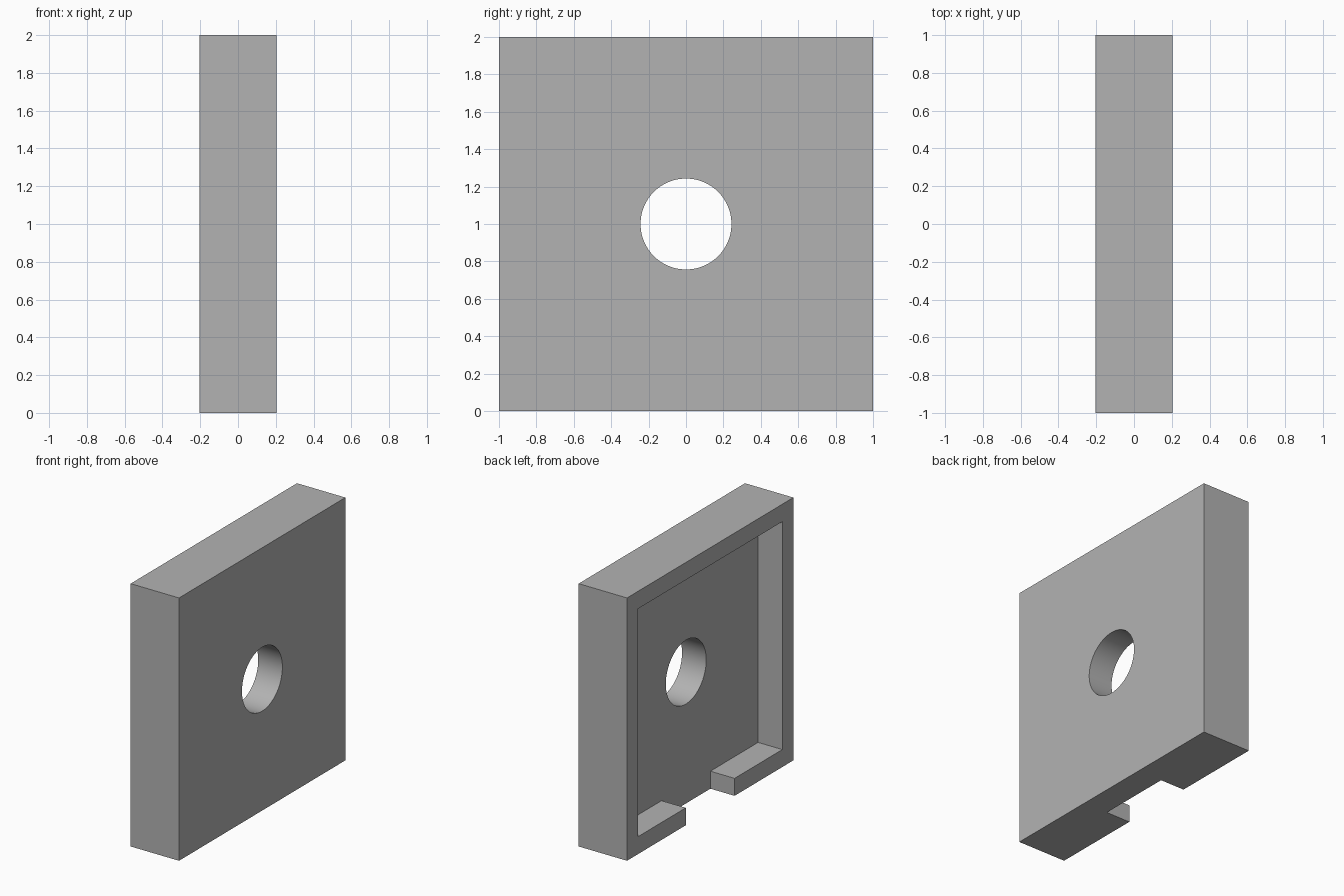
import bpy
import math

if "Cube" in bpy.data.objects:
    bpy.data.objects.remove(bpy.data.objects["Cube"])

THICK = 0.407      # full depth along x
WALL = 0.133       # rim width around the recess
NOTCH = 0.587      # opening in the bottom rim
RADIUS = 0.243     # central hole

grey = bpy.data.materials.new("plain grey")
grey.use_nodes = True
colour = (0.45, 0.45, 0.45, 1)
grey.diffuse_color = colour
grey.node_tree.nodes["Principled BSDF"].inputs["Base Color"].default_value = colour


def box(name, low, high):
    centre = [(a + b) / 2 for a, b in zip(low, high)]
    bpy.ops.mesh.primitive_cube_add(size=1, location=centre)
    obj = bpy.context.object
    obj.name = name
    obj.scale = [b - a for a, b in zip(low, high)]
    bpy.ops.object.transform_apply(location=True, rotation=False, scale=True)
    return obj


def cut(target, cutter):
    mod = target.modifiers.new(cutter.name, "BOOLEAN")
    mod.operation = "DIFFERENCE"
    mod.solver = "EXACT"
    mod.object = cutter
    bpy.context.view_layer.objects.active = target
    bpy.ops.object.modifier_apply(modifier=mod.name)
    bpy.data.objects.remove(cutter)


# Square block
half = THICK / 2
plate = box("square_plate", (-half, -1, 0), (half, 1, 2))
plate.data.materials.append(grey)

# Shallow recess in the left-hand face, half the block deep
inner = 1 - WALL
cut(plate, box("recess_cutter", (-1, -inner, WALL), (0, inner, 2 - WALL)))

# Notch through the bottom rim
cut(plate, box("notch_cutter", (-1, -NOTCH / 2, -1), (0, NOTCH / 2, WALL * 2)))

# Round hole through the centre
bpy.ops.mesh.primitive_cylinder_add(vertices=96, radius=RADIUS, depth=2,
                                    location=(0, 0, 1),
                                    rotation=(0, math.pi / 2, 0))
hole = bpy.context.object
hole.name = "hole_cutter"
cut(plate, hole)

# Smooth bore, sharp edges
bpy.ops.object.select_all(action="DESELECT")
plate.select_set(True)
bpy.context.view_layer.objects.active = plate
bpy.ops.object.shade_smooth_by_angle(angle=math.radians(30))
